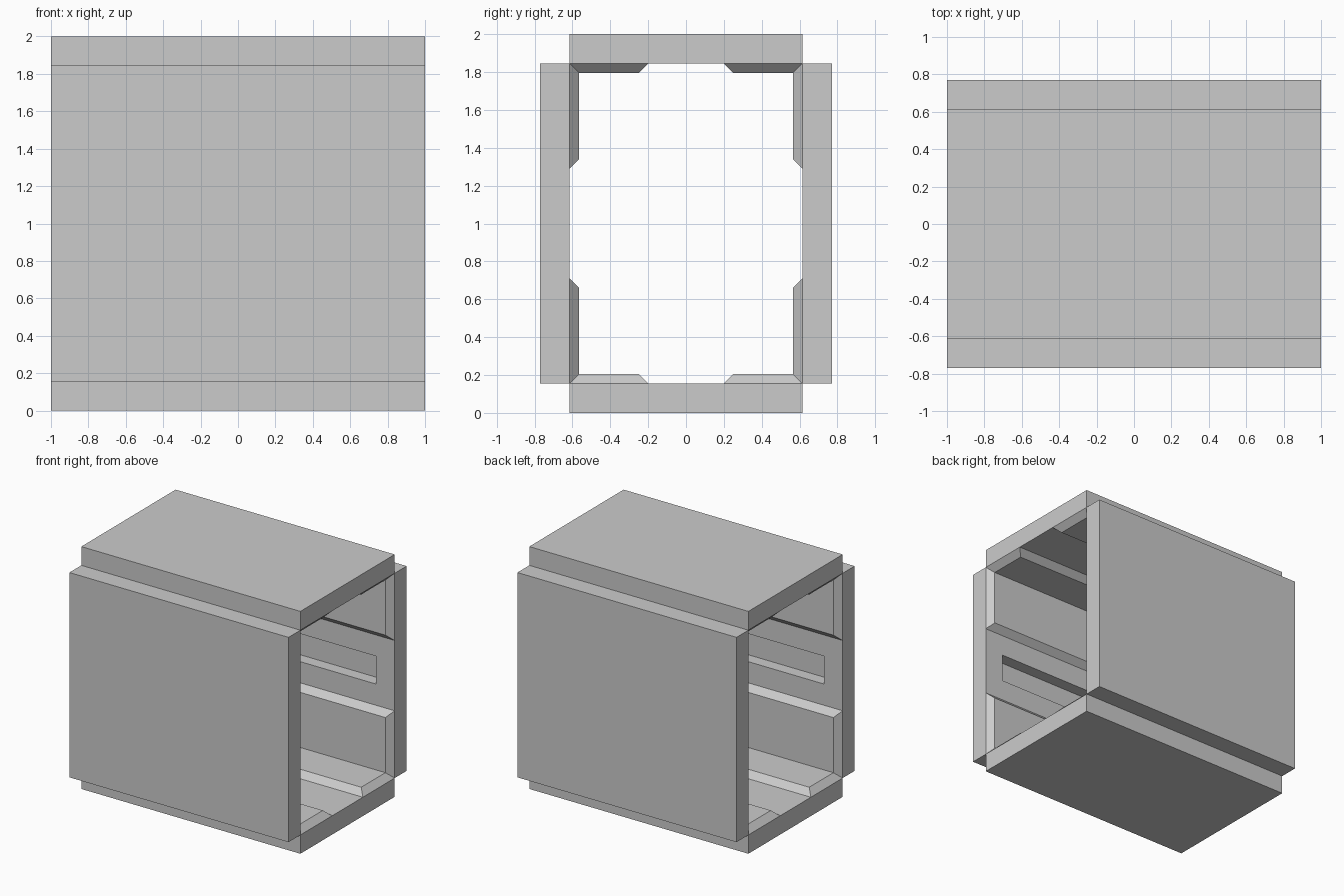
import bpy, bmesh
from math import pi
from mathutils import Matrix, Vector

if "Cube" in bpy.data.objects:
    bpy.data.objects.remove(bpy.data.objects["Cube"])

THICK, BEVEL = 0.155, 0.05


def add_object(name, bm, matrix):
    bmesh.ops.recalc_face_normals(bm, faces=bm.faces)
    mesh = bpy.data.meshes.new(name)
    bm.to_mesh(mesh)
    bm.free()
    mesh.transform(matrix)
    obj = bpy.data.objects.new(name, mesh)
    bpy.context.collection.objects.link(obj)


def box(sx, sy, sz, center):
    bm = bmesh.new()
    m = Matrix.Translation(center) @ Matrix.Diagonal((sx, sy, sz, 1))
    bmesh.ops.create_cube(bm, size=1, matrix=m)
    bm.normal_update()
    top = max(bm.faces, key=lambda f: f.calc_center_median().z)
    return bm, top


def slab(name, half, matrix, slot):
    # inner surface lies on local z = 0, thickness goes outward (down)
    bm, top = box(2, 2 * half, THICK, (0, 0, -THICK / 2))
    if slot:
        # long recessed slot in the middle of the inner surface
        bmesh.ops.inset_region(bm, faces=[top], thickness=0.1)
        for v in top.verts:
            v.co.x = 0.83 if v.co.x > 0 else -0.83
            v.co.y = 0.115 if v.co.y > 0 else -0.115
        new = bmesh.ops.extrude_face_region(bm, geom=[top])["geom"]
        verts = [g for g in new if isinstance(g, bmesh.types.BMVert)]
        bmesh.ops.translate(bm, verts=verts, vec=(0, 0, -0.1))
        if top.is_valid:
            bmesh.ops.delete(bm, geom=[top], context='FACES_ONLY')
    add_object(name, bm, matrix)


def pad(name, y0, y1, matrix):
    # raised plate with chamfered border
    cy = (y0 + y1) / 2
    bm, top = box(2, y1 - y0, BEVEL, (0, cy, BEVEL / 2))
    for v in top.verts:
        v.co.x -= BEVEL if v.co.x > 0 else -BEVEL
        v.co.y -= BEVEL if v.co.y > cy else -BEVEL
    add_object(name, bm, matrix)


# name, half width, inner pad edge, distance from the axis, turn about x, slot
PANELS = [
    ("floor", 0.615, 0.20, 0.845, 0, False),
    ("ceiling", 0.615, 0.20, 0.845, pi, False),
    ("back_wall", 0.845, 0.29, 0.615, pi / 2, True),
    ("front_wall", 0.845, 0.29, 0.615, -pi / 2, True),
]
for name, half, edge, dist, angle, slot in PANELS:
    m = (Matrix.Translation((0, 0, 1)) @ Matrix.Rotation(angle, 4, 'X')
         @ Matrix.Translation((0, 0, -dist)))
    slab(name, half, m, slot)
    pad(name + "_pad_a", edge, half, m)
    pad(name + "_pad_b", -half, -edge, m)
